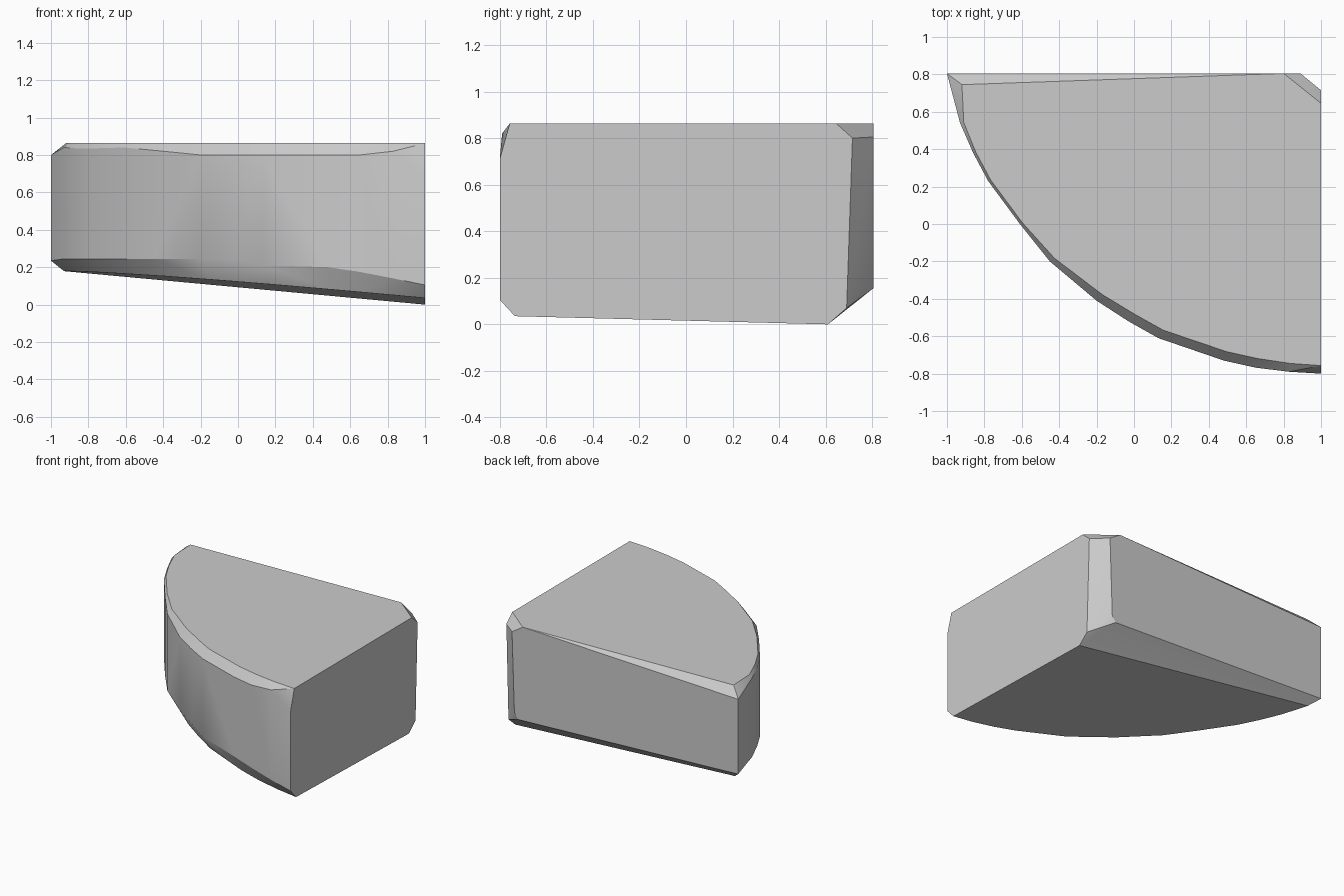
import bpy, bmesh, math
from mathutils import Vector

cube = bpy.data.objects.get("Cube")
if cube:
    bpy.data.objects.remove(cube)

TOP, BACK, SIDE = 0.863, 0.805, 1.0


def base(x, y):
    """Height of the tilted underside."""
    return max(0.0, 0.0945 * (1 - x) - 0.026 * (y - 0.61))


# Curved front: x, y, lower wall edge, upper wall edge, top inset
arc = [
    (-0.93, 0.54, 0.245, 0.84, 0.02),
    (-0.86, 0.38, 0.245, 0.835, 0.015),
    (-0.78, 0.23, 0.245, 0.835, 0.015),
    (-0.61, 0.00, 0.245, 0.84, 0.015),
    (-0.45, -0.20, 0.245, 0.825, 0.03),
    (-0.20, -0.41, 0.245, 0.80, 0.045),
    (-0.03, -0.52, 0.24, 0.80, 0.05),
    (0.13, -0.61, 0.21, 0.80, 0.05),
    (0.48, -0.73, 0.20, 0.80, 0.05),
    (0.65, -0.768, 0.175, 0.80, 0.05),
    (0.83, -0.79, 0.14, 0.82, 0.045),
]
points = []
for x, y, low, high, inset in arc:
    inward = (Vector((SIDE, BACK)) - Vector((x, y))).normalized()
    tx, ty = Vector((x, y)) + inward * inset
    bx, by = Vector((x, y)) + inward * 0.06
    points += [(x, y, low), (x, y, high), (tx, ty, TOP), (bx, by, base(bx, by))]

# Front right edge
points += [(SIDE, -0.8, 0.105), (SIDE, -0.8, 0.71), (SIDE, -0.757, TOP),
           (SIDE, -0.735, base(SIDE, -0.735))]
# Pointed left end
points += [(-1, BACK, 0.235), (-1, BACK, 0.80), (-0.92, 0.745, TOP),
           (-0.93, 0.745, base(-0.93, 0.745))]
# Chamfered back right corner
points += [(0.80, BACK, TOP), (SIDE, 0.645, TOP), (0.89, BACK, 0.805), (SIDE, 0.715, 0.80),
           (0.87, BACK, 0.20), (0.84, BACK, 0.155), (SIDE, 0.69, 0.07), (SIDE, 0.61, 0)]

# Solid block wrapped around the edge points
bm = bmesh.new()
for p in points:
    bm.verts.new(p)
hull = bmesh.ops.convex_hull(bm, input=bm.verts[:])
spare = {v for v in hull["geom_interior"] + hull["geom_unused"]
         if isinstance(v, bmesh.types.BMVert)}
bmesh.ops.delete(bm, geom=list(spare), context="VERTS")
bmesh.ops.dissolve_limit(bm, angle_limit=math.radians(1.5), verts=bm.verts[:], edges=bm.edges[:])
bmesh.ops.recalc_face_normals(bm, faces=bm.faces[:])
mesh = bpy.data.meshes.new("wedge_block")
bm.to_mesh(mesh)
bm.free()

block = bpy.data.objects.new("wedge_block", mesh)
bpy.context.collection.objects.link(block)

# Plain grey stone
stone = bpy.data.materials.new("grey_stone")
stone.use_nodes = True
stone.diffuse_color = (0.6, 0.6, 0.6, 1)
stone.node_tree.nodes["Principled BSDF"].inputs["Base Color"].default_value = (0.6, 0.6, 0.6, 1)
mesh.materials.append(stone)

# Smooth the curve, keep the chamfers crisp
bpy.ops.object.select_all(action="DESELECT")
block.select_set(True)
bpy.context.view_layer.objects.active = block
bpy.ops.object.shade_smooth_by_angle(angle=math.radians(25))
